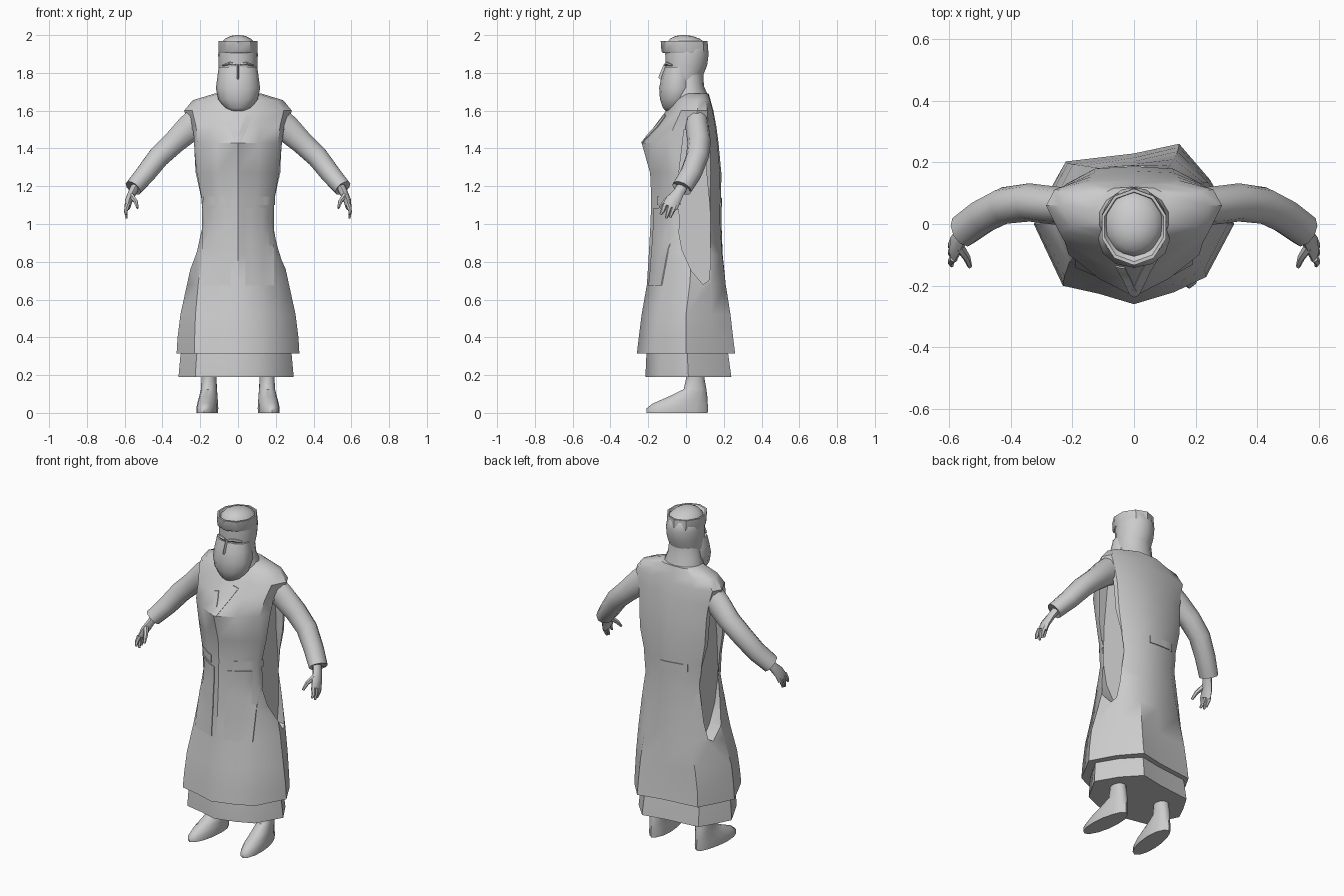
import bpy, bmesh, math
from mathutils import Vector
from mathutils.bvhtree import BVHTree

if "Cube" in bpy.data.objects:
    bpy.data.objects.remove(bpy.data.objects["Cube"])

grey = bpy.data.materials.new("light grey")
grey.diffuse_color = (0.6, 0.6, 0.6, 1)
grey.use_nodes = True
grey.node_tree.nodes["Principled BSDF"].inputs["Base Color"].default_value = grey.diffuse_color


def finish(name, bm, angle=40):
    bmesh.ops.recalc_face_normals(bm, faces=bm.faces)
    me = bpy.data.meshes.new(name)
    bm.to_mesh(me)
    bm.free()
    me.materials.append(grey)
    ob = bpy.data.objects.new(name, me)
    bpy.context.collection.objects.link(ob)
    smooth(ob, angle)
    return ob


def smooth(ob, angle):
    bpy.ops.object.select_all(action='DESELECT')
    ob.select_set(True)
    bpy.context.view_layer.objects.active = ob
    bpy.ops.object.shade_smooth_by_angle(angle=math.radians(angle))


def skin(bm, rings):
    """Bridge equal-length point rings and close both ends."""
    vs = [[bm.verts.new(p) for p in r] for r in rings]
    n = len(vs[0])
    for a, b in zip(vs, vs[1:]):
        for i in range(n):
            j = (i + 1) % n
            bm.faces.new((a[i], a[j], b[j], b[i]))
    bm.faces.new(vs[0][::-1])
    bm.faces.new(vs[-1])


def circle(n):
    return [(math.sin(2 * math.pi * i / n), -math.cos(2 * math.pi * i / n)) for i in range(n)]


def layer(shape, z, w, front, back, cx=0, mid=None):
    """Horizontal ring: unit outline fitted to a half width and a front/back range."""
    c = (front + back) / 2 if mid is None else mid
    return [(cx + w * u, c + v * ((back - c) if v > 0 else (c - front)), z) for u, v in shape]


def stack(name, n, rows, cx=0, angle=40):
    bm = bmesh.new()
    skin(bm, [layer(circle(n), *r, cx=cx) for r in rows])
    return finish(name, bm, angle)


def tube(bm, path, n=10):
    """Tube along points (x, y, z, radius across, radius in y)."""
    pts = [Vector(p[:3]) for p in path]
    rings = []
    for i, p in enumerate(path):
        d = (pts[min(i + 1, len(pts) - 1)] - pts[max(i - 1, 0)]).normalized()
        side = d.cross(Vector((0, 1, 0))).normalized()
        up = side.cross(d)
        rings.append([pts[i] + side * p[3] * u + up * p[4] * v for u, v in circle(n)])
    skin(bm, rings)


# Cloth outlines: folded, uneven hem and boxy chest
hem = [(0, -1), (.4, -.85), (.72, -.66), (1, 0), (.76, .55), (.45, 1), (0, .88),
       (-.68, .78), (-.85, .4), (-1, 0), (-.71, -.77), (-.35, -.87)]
half = [(.45, -.8), (.85, -.52), (1, 0), (.9, .62), (.52, .95)]
chest = [(0, -1)] + half + [(0, 1)] + [(-u, v) for u, v in half[::-1]]


def blend(t):
    return [(a + (c - a) * t, b + (d - b) * t) for (a, b), (c, d) in zip(hem, chest)]


# Long tunic: z, half width, front, back, middle, chest blend
tunic_rows = [(.315, .325, -.26, .26, 0, 0), (.40, .32, -.25, .25, 0, .05),
              (.52, .305, -.235, .238, 0, .2), (.68, .27, -.207, .215, .02, .5),
              (.84, .235, -.197, .198, .03, .8), (1.0, .205, -.188, .188, .03, 1),
              (1.14, .215, -.184, .186, .03, 1), (1.27, .242, -.19, .187, .04, 1),
              (1.43, .25, -.235, .172, .05, 1), (1.52, .262, -.165, .16, .05, 1),
              (1.60, .285, -.105, .145, .06, 1), (1.655, .24, -.07, .13, .06, 1),
              (1.69, .125, -.045, .12, .05, 1)]
bm = bmesh.new()
skin(bm, [layer(blend(t), z, w, f, b, mid=m) for z, w, f, b, m, t in tunic_rows])
bmesh.ops.recalc_face_normals(bm, faces=bm.faces)
surface = BVHTree.FromBMesh(bm)
tunic = finish("tunic", bm)

# Open side slits, from armhole to below the hip
slit = [(.09, .68), (.03, .75), (-.02, .86), (-.05, 1.02), (-.04, 1.25), (-.01, 1.5),
        (.10, 1.5), (.11, 1.25), (.13, 1.05), (.13, .8), (.12, .7)]
bm = bmesh.new()
for s in (-1, 1):
    skin(bm, [[(s * x, y, z) for y, z in slit] for x in (.18, .45)])
cutter = finish("slit_cutter", bm)
cutter.hide_render = True
mod = tunic.modifiers.new("slits", 'BOOLEAN')
mod.operation, mod.object, mod.solver = 'DIFFERENCE', cutter, 'EXACT'
bpy.context.view_layer.objects.active = tunic
bpy.ops.object.modifier_apply(modifier=mod.name)
bpy.data.objects.remove(cutter)
smooth(tunic, 40)

# Under robe showing below the tunic hem
bm = bmesh.new()
skin(bm, [layer(hem, z, w, f, b, cx=-.01) for z, w, f, b in
          [(.19, .305, -.215, .24), (.30, .295, -.21, .225), (.45, .27, -.19, .2)]])
finish("under_robe", bm)


# Thin cloth plates laid on the tunic, corners given as (x, z)
def plate(name, corners, side=-1, nx=5, nz=8):
    a, b, c, d = [Vector(p) for p in corners]
    bm = bmesh.new()
    grid = []
    for k in range(nz + 1):
        row = []
        for i in range(nx + 1):
            p = a.lerp(b, i / nx).lerp(d.lerp(c, i / nx), k / nz)
            hit = surface.ray_cast(Vector((p.x, side, p.y)), Vector((0, -side, 0)))[0]
            row.append((p.x, hit.y + side * .005, p.y))
        grid.append(row)
    back = [[(x, y - side * .008, z) for x, y, z in r] for r in grid]
    rim = lambda g: (g[0] + [r[-1] for r in g[1:-1]] + g[-1][::-1] + [r[0] for r in g[-2:0:-1]])
    f, r = rim(grid), rim(back)
    vs = [[bm.verts.new(p) for p in row] for row in grid]
    for k in range(nz):
        for i in range(nx):
            bm.faces.new((vs[k][i], vs[k][i + 1], vs[k + 1][i + 1], vs[k + 1][i]))
    for i in range(len(f)):
        j = (i + 1) % len(f)
        bm.faces.new([bm.verts.new(p) for p in (f[i], f[j], r[j], r[i])])
    bmesh.ops.remove_doubles(bm, verts=bm.verts, dist=1e-5)
    finish(name, bm)


def box(x0, x1, z0, z1):
    return [(x0, z0), (x1, z0), (x1, z1), (x0, z1)]


plate("left_front_panel", box(-.19, -.04, .675, 1.085))
plate("right_front_panel", box(.04, .19, .675, 1.085))
plate("left_belt", box(-.185, -.07, 1.10, 1.145), nz=2)
plate("right_belt", box(.08, .195, 1.10, 1.145), nz=2)
plate("back_belt", [(-.13, 1.10), (.04, 1.09), (.04, 1.135), (-.13, 1.145)], 1, nz=2)
plate("left_lapel", [(-.015, 1.435), (.01, 1.45), (-.03, 1.54), (-.06, 1.53)], nx=2)
plate("right_lapel", [(-.015, 1.435), (.015, 1.43), (.08, 1.57), (.045, 1.58)], nx=2)

# Neck and head
stack("neck", 14, [(1.55, .13, -.09, .145), (1.66, .125, -.08, .125),
                   (1.73, .10, -.07, .095), (1.82, .088, -.07, .09)])
stack("head", 16, [(1.66, .07, -.10, .05), (1.72, .095, -.11, .07), (1.79, .098, -.108, .092),
                   (1.84, .103, -.108, .112), (1.90, .105, -.11, .12), (1.95, .098, -.108, .112),
                   (1.98, .07, -.085, .075), (1.995, .04, -.055, .035), (2.0, .012, -.03, 0)], angle=60)

# Full beard with a blunt tip
stack("beard", 12, [(1.595, .03, -.105, -.05), (1.615, .07, -.122, -.01),
                    (1.66, .105, -.138, .03), (1.72, .117, -.142, .045),
                    (1.78, .109, -.13, .04), (1.83, .102, -.112, .03)], angle=60)

# Nose and brows
bm = bmesh.new()
skin(bm, [[(-w, -.09, z), (0, y, z), (w, -.09, z)] for z, w, y in
          [(1.765, .022, -.135), (1.775, .022, -.147), (1.845, .011, -.118)]])
finish("nose", bm)
bm = bmesh.new()
for s in (-1, 1):
    tube(bm, [(s * .012, -.108, 1.843, .008, .008), (s * .045, -.104, 1.85, .009, .01),
              (s * .08, -.075, 1.84, .005, .008)], 6)
finish("brows", bm)

# Cap band with a raised open rim
bm = bmesh.new()
ten = circle(10)
skin(bm, [layer(ten, z, w, f, b) for z, w, f, b in
          [(1.95, .09, -.10, .10), (1.905, .106, -.122, .116), (1.915, .109, -.13, .118),
           (1.968, .109, -.134, .114), (1.968, .10, -.122, .104), (1.95, .09, -.10, .10)]])
finish("cap_band", bm, 35)

for s, side in ((-1, "left"), (1, "right")):
    # Sleeve with open-looking cuff
    bm = bmesh.new()
    tube(bm, [(s * x, y, z, a, b) for x, y, z, a, b in
              [(.18, .055, 1.565, .085, .06), (.26, .06, 1.505, .076, .062),
               (.34, .07, 1.43, .064, .062), (.42, .06, 1.355, .06, .06),
               (.49, .025, 1.265, .055, .058), (.555, -.022, 1.19, .048, .056),
               (.545, -.015, 1.20, .033, .04)]])
    finish(side + "_sleeve", bm, 50)
    # Hand: palm, fingers and thumb
    bm = bmesh.new()
    tube(bm, [(s * x, y, z, a, b) for x, y, z, a, b in
              [(.535, -.01, 1.215, .024, .028), (.56, -.04, 1.165, .022, .03),
               (.578, -.068, 1.125, .02, .04), (.585, -.085, 1.09, .016, .042)]], 8)
    for y, dy, z in ((-.055, -.03, 1.035), (-.08, -.025, 1.03), (-.11, -.025, 1.05)):
        tube(bm, [(s * .584, y, 1.105, .014, .015), (s * .594, y + dy / 2, 1.07, .011, .012),
                  (s * .59, y + dy, z, .006, .007)], 6)
    tube(bm, [(s * .565, -.075, 1.15, .016, .016), (s * .542, -.11, 1.12, .012, .013),
              (s * .532, -.138, 1.085, .007, .008)], 6)
    finish(side + "_hand", bm, 50)
    # Leg and shoe, toes turned outward
    bm = bmesh.new()
    skin(bm, [layer(circle(14), z, w, f, b, cx=s * .165) for z, w, f, b in
              [(0, .055, -.21, .115), (.025, .056, -.208, .116), (.05, .053, -.175, .115),
               (.085, .048, -.095, .113), (.125, .043, -.012, .108), (.18, .04, .0, .098),
               (.4, .045, .0, .10)]])
    for v in bm.verts:
        v.co.x += s * (max(0, .05 - v.co.y) * .1 - .012)
    finish(side + "_leg_and_shoe", bm, 50)
